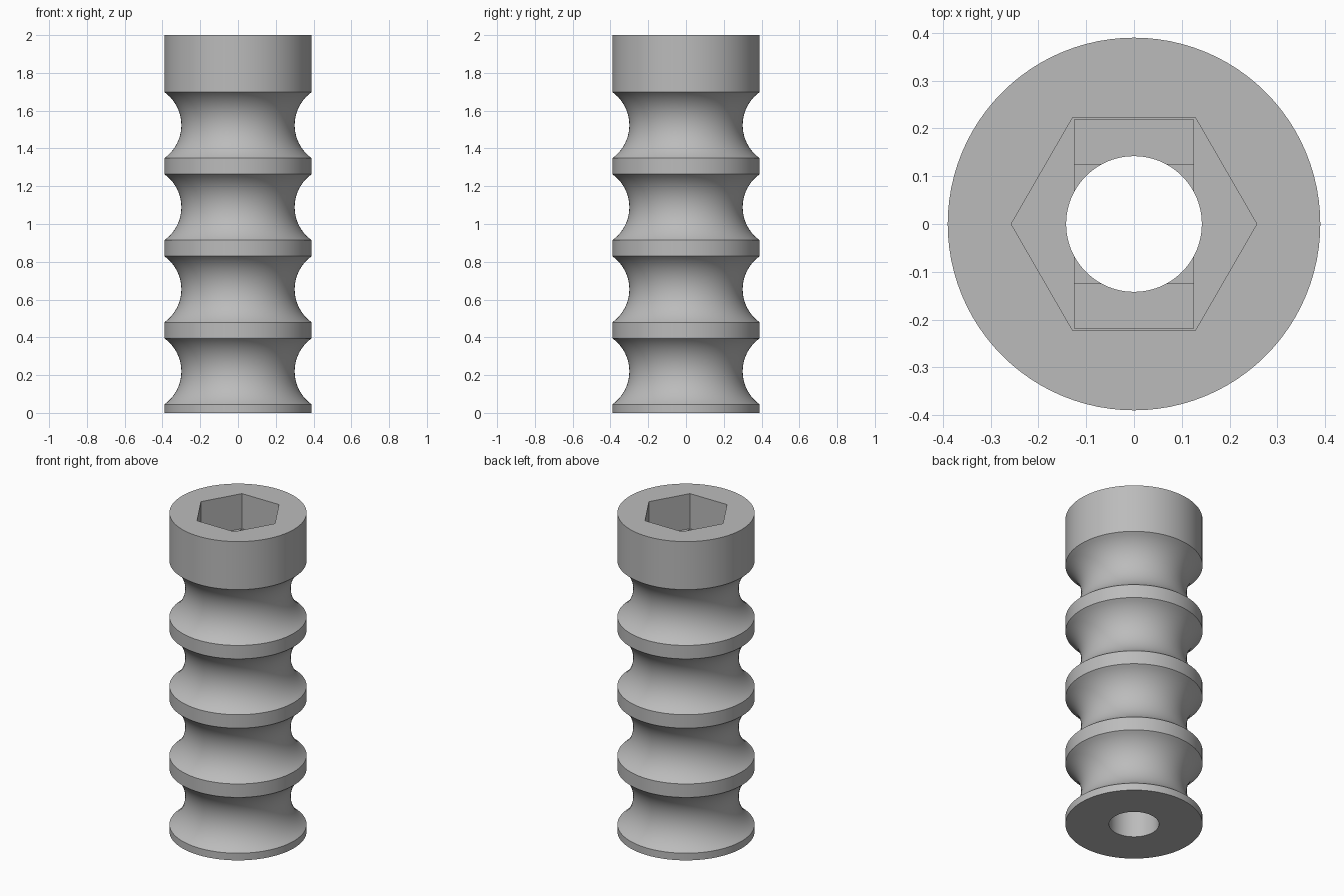
import bpy
import bmesh
import math

if "Cube" in bpy.data.objects:
    bpy.data.objects.remove(bpy.data.objects["Cube"], do_unlink=True)

SEGMENTS = 96
RADIUS, NECK, BORE = 0.39, 0.30, 0.142
HEIGHT, PITCH, GROOVE = 2.0, 0.4345, 0.35
FIRST_GROOVE = 0.045

grey = bpy.data.materials.new("plain grey")
grey.use_nodes = True
COLOUR = (0.5, 0.5, 0.5, 1)
grey.diffuse_color = COLOUR
grey.node_tree.nodes["Principled BSDF"].inputs["Base Color"].default_value = COLOUR


def make_object(name, bm):
    bmesh.ops.recalc_face_normals(bm, faces=bm.faces[:])
    mesh = bpy.data.meshes.new(name)
    bm.to_mesh(mesh)
    bm.free()
    mesh.materials.append(grey)
    obj = bpy.data.objects.new(name, mesh)
    bpy.context.collection.objects.link(obj)
    return obj


def prism(name, outline, z0, z1):
    """Straight prism over a flat outline."""
    bm = bmesh.new()
    face = bm.faces.new([bm.verts.new((x, y, z0)) for x, y in outline])
    up = bmesh.ops.extrude_face_region(bm, geom=[face])["geom"]
    verts = [v for v in up if isinstance(v, bmesh.types.BMVert)]
    bmesh.ops.translate(bm, verts=verts, vec=(0, 0, z1 - z0))
    return make_object(name, bm)


def box_outline(x, y):
    return [(-x, -y), (x, -y), (x, y), (-x, y)]


# Side profile: four circular-arc grooves between flat bands
half, sag = GROOVE / 2, RADIUS - NECK
arc_r = (half ** 2 + sag ** 2) / (2 * sag)
sweep = math.asin(half / arc_r)
ARC_STEPS = 20
profile = [(BORE, 0), (RADIUS, 0)]
for i in range(4):
    middle = FIRST_GROOVE + half + i * PITCH
    for k in range(ARC_STEPS + 1):
        a = sweep * (2 * k / ARC_STEPS - 1)
        profile.append((NECK + arc_r * (1 - math.cos(a)), middle + arc_r * math.sin(a)))
profile += [(RADIUS, HEIGHT), (BORE, HEIGHT)]

# Grooved body with a through bore
bm = bmesh.new()
verts = [bm.verts.new((r, 0, z)) for r, z in profile]
edges = [bm.edges.new((verts[i - 1], verts[i])) for i in range(len(verts))]
bmesh.ops.spin(bm, geom=verts + edges, cent=(0, 0, 0), axis=(0, 0, 1),
               angle=2 * math.pi, steps=SEGMENTS, use_merge=True)
bmesh.ops.remove_doubles(bm, verts=bm.verts[:], dist=1e-5)
body = make_object("grooved_body", bm)

# Hexagonal socket, then slot and square steps leading to the bore
hexagon = [(0.257 * math.cos(math.radians(60 * i)),
            0.257 * math.sin(math.radians(60 * i))) for i in range(6)]
FLOOR, STEP = 1.78, 0.02
cutters = [
    prism("hex_socket_cutter", hexagon, FLOOR, HEIGHT + 0.1),
    prism("slot_step_cutter", box_outline(0.125, 0.219), FLOOR - STEP, HEIGHT + 0.1),
    prism("square_step_cutter", box_outline(0.125, 0.125), FLOOR - 2 * STEP, HEIGHT + 0.1),
]
bpy.context.view_layer.objects.active = body
for cutter in cutters:
    cutter.hide_render = True
    mod = body.modifiers.new(cutter.name, "BOOLEAN")
    mod.operation = "DIFFERENCE"
    mod.solver = "EXACT"
    mod.object = cutter
    bpy.ops.object.modifier_apply(modifier=mod.name)
    bpy.data.objects.remove(cutter, do_unlink=True)

# Smooth curved walls, crisp rims
bpy.ops.object.select_all(action="DESELECT")
body.select_set(True)
bpy.ops.object.shade_smooth_by_angle(angle=math.radians(30))
